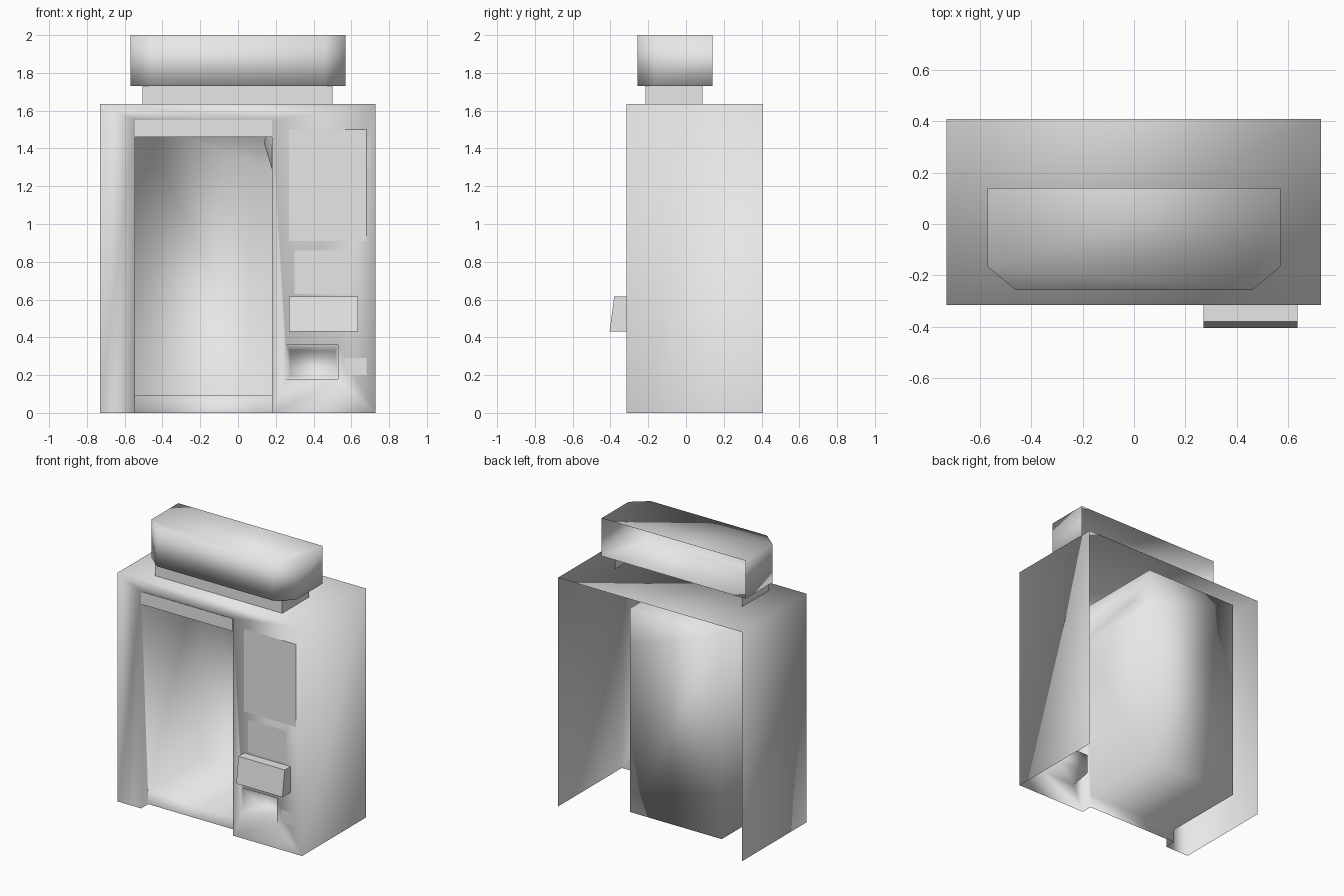
import bpy, bmesh

cube = bpy.data.objects.get("Cube")
if cube:
    bpy.data.objects.remove(cube, do_unlink=True)

grey = bpy.data.materials.new("light grey")
grey.use_nodes = True
grey.diffuse_color = (0.8, 0.8, 0.8, 1)
grey.node_tree.nodes["Principled BSDF"].inputs["Base Color"].default_value = grey.diffuse_color


def build(name, faces, smooth=False):
    """Make an object from polygons, welding matching corners."""
    bm = bmesh.new()
    for corners in faces:
        bm.faces.new([bm.verts.new(c) for c in corners])
    bmesh.ops.remove_doubles(bm, verts=bm.verts, dist=0.0005)
    bmesh.ops.recalc_face_normals(bm, faces=bm.faces)
    # The foremost polygon must face the front
    foremost = min(bm.faces, key=lambda f: f.calc_center_median().y)
    if foremost.normal.y > 0:
        bmesh.ops.reverse_faces(bm, faces=bm.faces)
    for face in bm.faces:
        face.smooth = smooth
    mesh = bpy.data.meshes.new(name)
    bm.to_mesh(mesh)
    bm.free()
    mesh.materials.append(grey)
    obj = bpy.data.objects.new(name, mesh)
    bpy.context.collection.objects.link(obj)
    return obj


def walls(ring_a, ring_b, closed=True):
    """Quads joining two matching outlines; an open one skips the last side."""
    n = len(ring_a)
    return [[ring_a[i], ring_a[(i + 1) % n], ring_b[(i + 1) % n], ring_b[i]]
            for i in range(n if closed else n - 1)]


def raised(outline, z):
    return [(x, y, z) for x, y in outline]


def rect(x0, x1, y, z0, z1):
    """Upright rectangle parallel to the front."""
    return [(x0, y, z0), (x1, y, z0), (x1, y, z1), (x0, y, z1)]


# Main dimensions: cabinet, doorway recess and return pocket
left, right, front, back, top = -0.73, 0.727, -0.315, 0.408, 1.635
door_l, door_r, door_top = -0.545, 0.18, 1.55
step, floor, rear = -0.235, 0.095, 0.375

outer = rect(left, right, front, 0, top)
outer_back = rect(left, right, back, 0, top)
column = [(door_r, front, 0), outer[1], outer[2], (door_r, front, door_top)]
pocket = rect(0.255, 0.53, front, 0.18, 0.36)
pocket_back = rect(0.275, 0.515, front + 0.16, 0.19, 0.33)
head_l, head_r = (door_l, front, door_top), column[3]

# Front of the cabinet, its two sides and top; back and underside stay open
faces = [
    [outer[3], head_l, head_r, outer[2]],
    [outer[0], (door_l, front, 0), head_l, outer[3]],
    [outer[1], outer_back[1], outer_back[2], outer[2]],
    [outer[0], outer_back[0], outer_back[3], outer[3]],
    [outer[3], outer[2], outer_back[2], outer_back[3]],
]

# Control column around the pocket, pocket walls and pocket back
faces += walls(column, pocket) + walls(pocket, pocket_back) + [pocket_back]

# Doorway recess; its wall beside the controls is dented near the top
riser = rect(door_l, door_r, step, 0, floor)
rear_wall = rect(door_l, door_r, rear, floor, door_top)
dent = (0.137, 0.15, 1.43)
dent_front, dent_rear = (door_r, front, 1.29), (door_r, rear, 1.29)
faces += [
    riser,
    [riser[3], riser[2], rear_wall[1], rear_wall[0]],
    [rear_wall[0], rear_wall[1], dent_rear, rear_wall[2], rear_wall[3]],
    [head_l, head_r, rear_wall[2], rear_wall[3]],
    [(door_l, front, 0), riser[0], riser[3], rear_wall[0], rear_wall[3], head_l],
    [column[0], riser[1], riser[2], rear_wall[1], dent_rear, dent_front],
    [dent_front, dent_rear, dent],
    [dent_rear, rear_wall[2], dent],
    [rear_wall[2], head_r, dent],
    [head_r, dent_front, dent],
]
build("cabinet", faces, smooth=True)

# Thin plates on the front
plates = {
    "doorway_valance": (door_l, door_r, 1.46, door_top),
    "display_panel": (0.27, 0.68, 0.91, 1.5),
    "control_panel": (0.3, 0.6, 0.63, 0.86),
    "coin_plate": (0.565, 0.68, 0.2, 0.29),
}
for name, (x0, x1, z0, z1) in plates.items():
    build(name, [rect(x0, x1, front - 0.002, z0, z1)])

# Sloping tray on the control column
profile = [(front, 0.43), (-0.405, 0.43), (-0.38, 0.615), (front, 0.615)]
tray_l, tray_r = ([(x, y, z) for y, z in profile] for x in (0.27, 0.635))
build("tray", walls(tray_l, tray_r) + [tray_l, tray_r])

# Neck, open at the rear
neck = [(-0.505, 0.087), (-0.505, -0.215), (0.5, -0.215), (0.5, 0.087)]
sign_base, sign_top = 1.73, 2
build("sign_neck", walls(raised(neck, top), raised(neck, sign_base), closed=False))

# Roof sign with chamfered front corners, open at the rear
half = [(0.46, -0.257), (0.57, -0.165), (0.57, 0.14)]
outline = [(-x, y) for x, y in reversed(half)] + half
lower, upper = raised(outline, sign_base), raised(outline, sign_top)
build("roof_sign", walls(lower, upper, closed=False) + [lower, upper], smooth=True)
